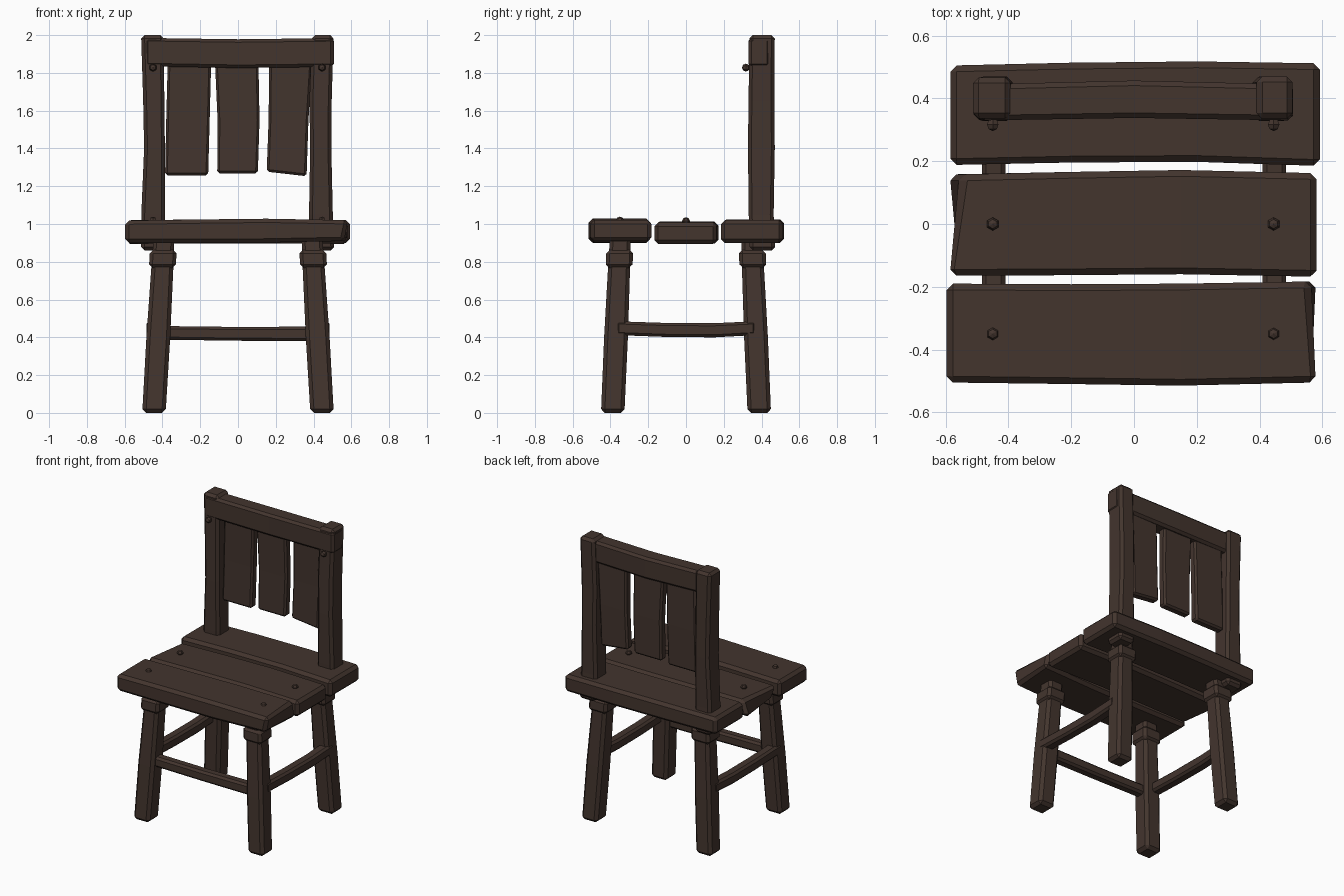
import bpy, bmesh, math
from mathutils import Vector, Matrix

wood = bpy.data.materials.new("dark brown wood")
wood.diffuse_color = (0.056, 0.035, 0.027, 1)


def finish(bm, name, bevel=0):
    bmesh.ops.recalc_face_normals(bm, faces=bm.faces)
    me = bpy.data.meshes.new(name)
    bm.to_mesh(me)
    bm.free()
    me.materials.append(wood)
    ob = bpy.data.objects.new(name, me)
    bpy.context.collection.objects.link(ob)
    if bevel:
        mod = ob.modifiers.new("chamfer", 'BEVEL')
        mod.width = bevel
        mod.segments = 1
        mod.limit_method = 'ANGLE'
        mod.angle_limit = math.radians(40)
    return ob


def beam(name, axis, stations, bevel=0.015, twist=(0, 0)):
    """Rectangular timber lofted along an axis.
    station = (position, u_min, u_max, v_min, v_max); u, v are the other axes in xyz order.
    twist skews the two end cuts so they look hand-sawn."""
    bm = bmesh.new()
    rings = []
    for i, (p, u0, u1, v0, v1) in enumerate(stations):
        skew = twist[0] if i == 0 else twist[1] if i == len(stations) - 1 else 0
        ring = []
        for su, sv in ((-1, -1), (1, -1), (1, 1), (-1, 1)):
            co = [u0 if su < 0 else u1, v0 if sv < 0 else v1]
            co.insert("XYZ".index(axis), p + skew * su * sv)
            ring.append(bm.verts.new(co))
        rings.append(ring)
    for a, b in zip(rings, rings[1:]):
        for k in range(4):
            n = (k + 1) % 4
            bm.faces.new((a[k], a[n], b[n], b[k]))
    bm.faces.new(rings[0])
    bm.faces.new(rings[-1])
    return finish(bm, name, bevel)


def peg(name, loc, direction):
    """Small six-sided domed peg head."""
    bm = bmesh.new()
    bmesh.ops.create_uvsphere(bm, u_segments=6, v_segments=4, radius=0.021)
    turn = Vector((0, 0, 1)).rotation_difference(Vector(direction)).to_matrix().to_4x4()
    bmesh.ops.transform(bm, matrix=Matrix.Translation(loc) @ turn, verts=bm.verts)
    finish(bm, name)


# Seat planks, slightly bowed
beam("seat_plank_front", 'X', [
    (-0.597, -0.505, -0.19, 0.90, 1.018),
    (-0.2, -0.51, -0.192, 0.90, 1.024),
    (0.15, -0.515, -0.19, 0.902, 1.028),
    (0.572, -0.505, -0.183, 0.91, 1.02)], 0.02, (0, -0.012))
beam("seat_plank_middle", 'X', [
    (-0.572, -0.165, 0.158, 0.895, 1.005),
    (-0.2, -0.163, 0.166, 0.897, 1.01),
    (0.15, -0.16, 0.172, 0.897, 1.012),
    (0.582, -0.168, 0.162, 0.895, 1.008)], 0.02, (0.024, 0))
beam("seat_plank_back", 'X', [
    (-0.585, 0.188, 0.505, 0.90, 1.02),
    (-0.2, 0.196, 0.514, 0.90, 1.024),
    (0.2, 0.198, 0.518, 0.90, 1.024),
    (0.592, 0.185, 0.512, 0.90, 1.02)], 0.02)

# Splayed legs, each with a collar and a neck under the seat
for side, sx in (("left", -1), ("right", 1)):
    for end, sy in (("front", -1), ("back", 1)):
        def section(z, half):
            t = z / 0.78
            cx = sx * (0.445 - 0.045 * t)
            cy = sy * (0.388 - 0.034 * t)
            return (z, cx - half, cx + half, cy - half, cy + half)
        tag = f"{end}_{side}"
        beam("leg_" + tag, 'Z', [section(0.0, 0.062), section(0.40, 0.063), section(0.80, 0.058)], 0.02)
        beam("leg_collar_" + tag, 'Z', [section(0.768, 0.071), section(0.862, 0.071)], 0.018)
        beam("leg_neck_" + tag, 'Z', [section(0.84, 0.057), section(0.93, 0.055)], 0.018)

    # Side stretcher, sagging slightly
    x0, x1 = sorted((sx * 0.41, sx * 0.485))
    beam("stretcher_" + side, 'Y', [
        (-0.37, x0, x1, 0.412, 0.485), (-0.1, x0, x1, 0.402, 0.476),
        (0.15, x0, x1, 0.400, 0.475), (0.37, x0, x1, 0.412, 0.485)], 0.014)

# Front stretcher
beam("stretcher_front", 'X', [
    (-0.42, -0.405, -0.335, 0.388, 0.46), (0.0, -0.405, -0.335, 0.382, 0.455),
    (0.42, -0.405, -0.335, 0.380, 0.457)], 0.014)

# Back posts, passing through the rear plank
beam("back_post_left", 'Z', [
    (0.86, -0.513, -0.39, 0.338, 0.468), (1.05, -0.512, -0.386, 0.332, 0.464),
    (1.4, -0.497, -0.387, 0.328, 0.47), (1.65, -0.502, -0.39, 0.331, 0.468),
    (2.0, -0.513, -0.393, 0.336, 0.467)], 0.018)
beam("back_post_right", 'Z', [
    (0.86, 0.385, 0.51, 0.338, 0.472), (1.05, 0.376, 0.502, 0.332, 0.464),
    (1.4, 0.382, 0.494, 0.328, 0.47), (1.65, 0.378, 0.496, 0.331, 0.468),
    (2.0, 0.391, 0.506, 0.336, 0.47)], 0.018)

# Top rail, joined into both posts
beam("top_rail", 'X', [
    (-0.492, 0.33, 0.445, 1.835, 1.985), (0.0, 0.338, 0.457, 1.826, 1.978),
    (0.507, 0.33, 0.445, 1.832, 1.984)], 0.016)

# Three back slats
beam("back_slat_left", 'Z', [
    (1.258, -0.386, -0.158, 0.372, 0.432), (1.55, -0.38, -0.15, 0.375, 0.435),
    (1.86, -0.372, -0.142, 0.372, 0.432)], 0.012)
beam("back_slat_middle", 'Z', [
    (1.268, -0.11, 0.105, 0.372, 0.432), (1.55, -0.108, 0.114, 0.375, 0.435),
    (1.86, -0.122, 0.108, 0.372, 0.432)], 0.012)
slat = beam("back_slat_right", 'Z', [
    (1.265, 0.152, 0.363, 0.372, 0.432), (1.55, 0.162, 0.373, 0.375, 0.435),
    (1.86, 0.165, 0.392, 0.372, 0.432)], 0.012)
for v in slat.data.vertices:  # slanted lower cut
    if v.co.z < 1.3:
        v.co.z += 0.012 if v.co.x < 0.25 else -0.012

# Peg heads on the seat and the top rail
for side, x in (("left", -0.45), ("right", 0.445)):
    peg("seat_peg_front_" + side, (x, -0.35, 1.018), (0, 0, 1))
    peg("seat_peg_middle_" + side, (x, 0.0, 1.015), (0, 0, 1))
    peg("rail_peg_" + side, (x, 0.317, 1.828), (0, -1, 0))
